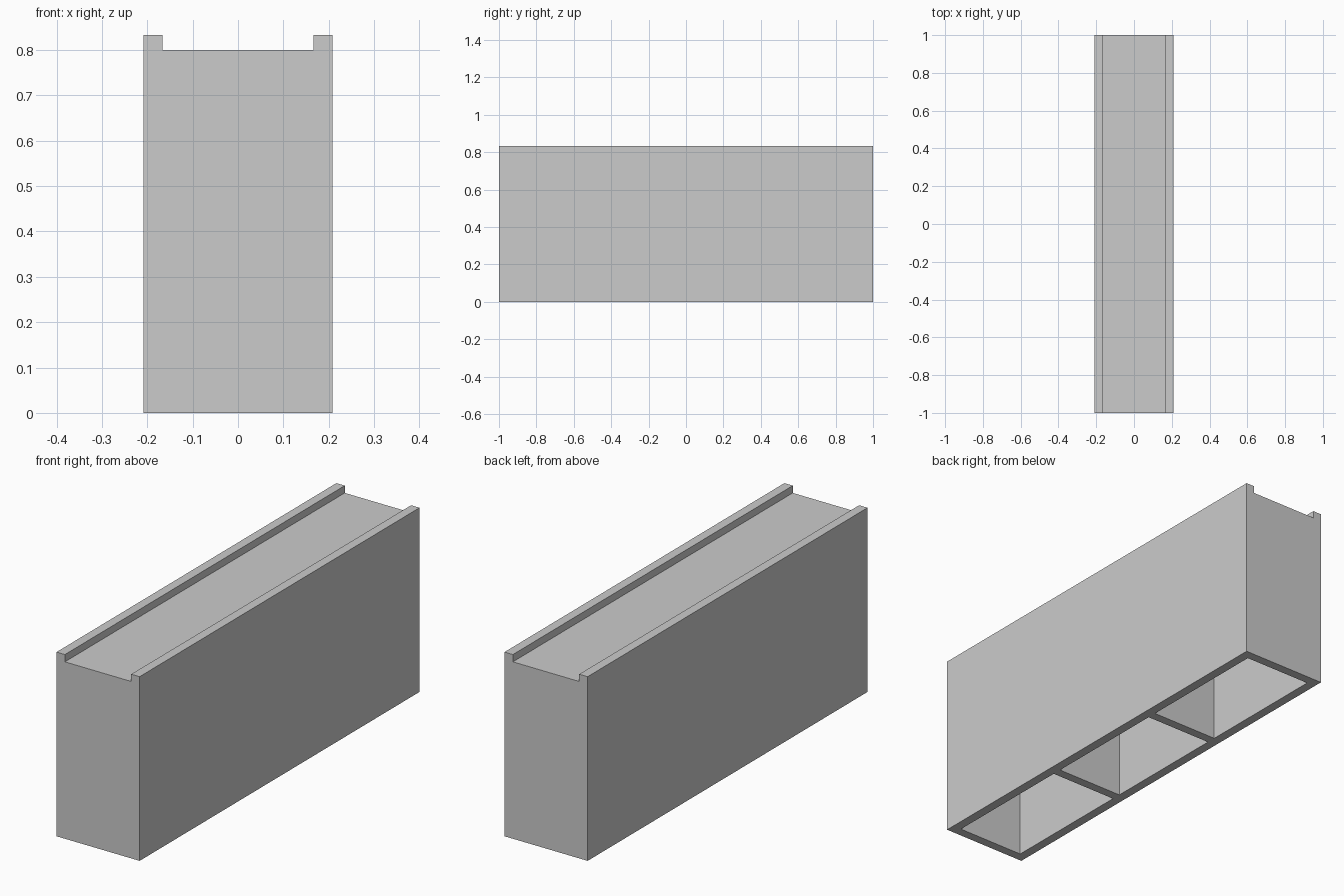
import bpy

if "Cube" in bpy.data.objects:
    bpy.data.objects.remove(bpy.data.objects["Cube"])

W, H, T = 0.208, 0.833, 0.042      # half width, height, wall thickness
SHELF, PANEL_TOP = 0.79, 0.80      # top of the cross walls, top of the panel
DIV = 0.317                        # distance of dividers from the middle


def box(name, x0, x1, y0, y1, z0, z1):
    bpy.ops.mesh.primitive_cube_add(
        size=1, location=((x0 + x1) / 2, (y0 + y1) / 2, (z0 + z1) / 2))
    ob = bpy.context.object
    ob.name = name
    ob.scale = (x1 - x0, y1 - y0, z1 - z0)
    bpy.ops.object.transform_apply(location=True, rotation=False, scale=True)
    return ob


def cut(target, cutter):
    mod = target.modifiers.new("cut", 'BOOLEAN')
    mod.operation = 'DIFFERENCE'
    mod.solver = 'EXACT'
    mod.object = cutter
    bpy.context.view_layer.objects.active = target
    bpy.ops.object.modifier_apply(modifier=mod.name)
    bpy.data.objects.remove(cutter, do_unlink=True)


# hollow body with raised long sides
body = box("body", -W, W, -1, 1, 0, H)
inner = W - T
cut(body, box("channel_cutter", -inner, inner, -1.1, 1.1, SHELF, H + 0.1))

# three compartments, open below and closed above by the panel
spans = [(-1 + T, -DIV - T / 2), (-DIV + T / 2, DIV - T / 2), (DIV + T / 2, 1 - T)]
for y0, y1 in spans:
    cut(body, box("compartment_cutter", -inner, inner, y0, y1, -0.1, SHELF + 0.02))

# thin panel lying between the raised sides
panel = box("top_panel", -inner, inner, -1, 1, SHELF, PANEL_TOP)
mat = bpy.data.materials.new("pale_grey")
mat.diffuse_color = (0.80, 0.82, 0.82, 1)
mat.use_nodes = True
mat.node_tree.nodes["Principled BSDF"].inputs["Base Color"].default_value = mat.diffuse_color
panel.data.materials.append(mat)
